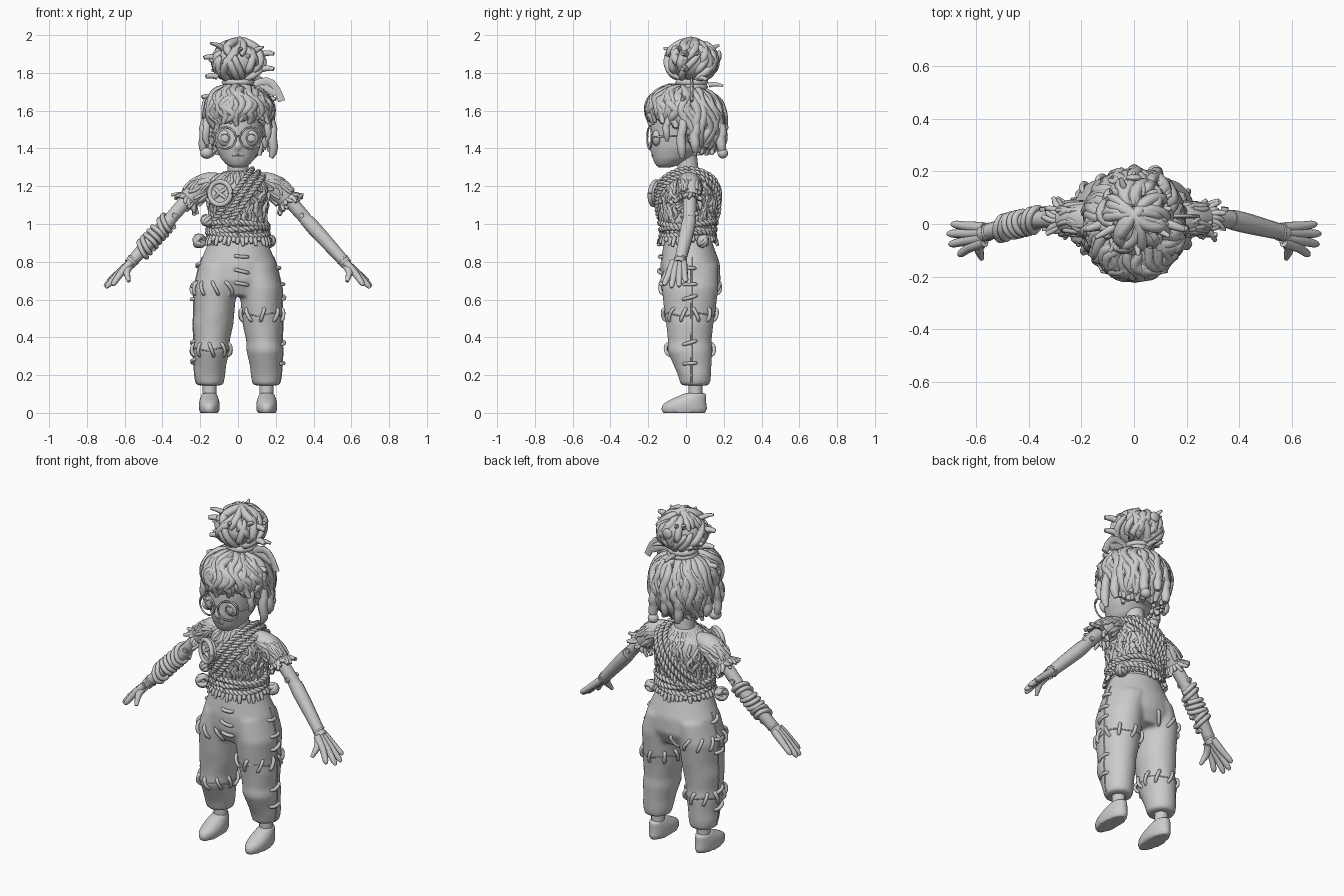
import bpy, bmesh, random
from math import sin, cos, pi, radians
from mathutils import Vector as V
from mathutils.bvhtree import BVHTree

random.seed(4)
rnd = random.uniform
if "Cube" in bpy.data.objects:
    bpy.data.objects.remove(bpy.data.objects["Cube"])

clay = bpy.data.materials.new("grey_clay")
clay.use_nodes = True
clay.diffuse_color = (0.6, 0.6, 0.6, 1)
clay.node_tree.nodes["Principled BSDF"].inputs["Base Color"].default_value = (0.6, 0.6, 0.6, 1)


def link(name, data):
    ob = bpy.data.objects.new(name, data)
    bpy.context.collection.objects.link(ob)
    data.materials.append(clay)
    return ob


def tubes(name, paths, sides=1, smooth=True):
    """Paths are lists of (point, radius)."""
    cu = bpy.data.curves.new(name, 'CURVE')
    cu.dimensions, cu.bevel_depth, cu.bevel_resolution = '3D', 1, sides
    cu.use_fill_caps, cu.resolution_u = True, 2
    for path in paths:
        sp = cu.splines.new('NURBS' if smooth else 'POLY')
        sp.points.add(len(path) - 1)
        for p, (co, r) in zip(sp.points, path):
            p.co, p.radius = (*co, 1), r
        sp.use_smooth = True
        if smooth:
            sp.order_u, sp.use_endpoint_u = 3, True
    return link(name, cu)


def loft(bm, rings, n=28):
    """Rings are (cx, cy, z, rx, ry)."""
    loops = [[bm.verts.new((cx + rx * cos(2 * pi * i / n), cy + ry * sin(2 * pi * i / n), z))
              for i in range(n)] for cx, cy, z, rx, ry in rings]
    for a, b in zip(loops, loops[1:]):
        for i in range(n):
            j = (i + 1) % n
            bm.faces.new((a[i], a[j], b[j], b[i]))
    bm.faces.new(loops[0][::-1])
    bm.faces.new(loops[-1])


def ball(bm, c, r):
    for v in bmesh.ops.create_uvsphere(bm, u_segments=24, v_segments=14, radius=1)['verts']:
        v.co = V(c) + V((v.co.x * r[0], v.co.y * r[1], v.co.z * r[2]))


def solid(name, lofts=(), balls=(), voxel=0.0, smooth=4):
    bm = bmesh.new()
    for rings in lofts:
        loft(bm, rings)
    for c, r in balls:
        ball(bm, c, r)
    me = bpy.data.meshes.new(name)
    bm.to_mesh(me)
    bm.free()
    me.shade_smooth()
    ob = link(name, me)
    if voxel:
        m = ob.modifiers.new("Blend", 'REMESH')
        m.mode, m.voxel_size, m.use_smooth_shade = 'VOXEL', voxel, True
        s = ob.modifiers.new("Soften", 'SMOOTH')
        s.factor, s.iterations = 0.5, smooth
    return ob


def surface(ob):
    """Function giving the outer point seen from an inside origin."""
    bpy.context.view_layer.update()
    tree = BVHTree.FromObject(ob, bpy.context.evaluated_depsgraph_get())

    def hit(o, d, off=0.0):
        d = V(d).normalized()
        p = tree.ray_cast(V(o), d)[0]
        return (p or V(o)) + d * off
    return hit


def around(a):
    """Horizontal direction: 0 is front, 90 is the left side."""
    return V((sin(radians(a)), -cos(radians(a)), 0))


def rope(pts, r, pitch=0.05):
    """Two strands twisted round a dense path."""
    out, run = ([], []), 0
    for i, p in enumerate(pts):
        t = (pts[min(i + 1, len(pts) - 1)] - pts[max(i - 1, 0)]).normalized()
        n = t.cross(V((0.3, 0.1, 1)) if abs(t.z) < 0.8 else V((1, 0.2, 0))).normalized()
        b = t.cross(n)
        run += (p - pts[i - 1]).length if i else 0
        for k in (0, 1):
            w = 2 * pi * run / pitch + k * pi
            out[k].append((p + (n * cos(w) + b * sin(w)) * r * 0.6, r * 0.7))
    return list(out)


# Trousers: pelvis and two tapered baggy legs
legs = [[(s * .15, .05, .145, .072, .078), (s * .15, .045, .2, .083, .088),
         (s * .147, .035, .25, .084, .1), (s * .142, .02, .33, .098, .12),
         (s * .138, .02, .38, .094, .116), (s * .132, .02, .47, .108, .125),
         (s * .126, .02, .53, .107, .135), (s * .122, .022, .66, .115, .15),
         (s * .09, .025, .78, .11, .145)] for s in (-1, 1)]
hips = [(0, .025, .62, .19, .12), (0, .025, .7, .225, .158), (0, .022, .79, .205, .158),
        (0, .015, .86, .175, .14), (0, .01, .92, .15, .125)]
trousers = solid("trousers", legs + [hips], voxel=.013)
cloth = surface(trousers)


# Big looped stitches over the trouser seams
def stitch(x, a0, z0, a1, z1):
    ts = (0, .08, .3, .5, .7, .92, 1)
    offs = (-.012, .006, .011, .012, .011, .006, -.012)
    return [(cloth((x, .02, z0 + (z1 - z0) * t), around(a0 + (a1 - a0) * t), o), .01)
            for t, o in zip(ts, offs)]


stitches = [stitch(.02, -14, z, 14, z + rnd(-.025, .025)) for z in (.69, .76, .83)]
for x, z, gap in ((-.12, .66, 30), (-.14, .335, 36), (.13, .52, 36)):
    for a in range(0, 360, gap):
        if z > .6 and 30 < a < 150:
            continue
        tilt = rnd(-10, 10)
        stitches.append(stitch(x, a - tilt, z - .035, a + tilt, z + .035))
for s in (-1, 1):
    for z in (.26, .36, .6, .68, .77):
        stitches.append(stitch(s * .1, s * 90 - 16, z, s * 90 + 16, z + rnd(-.03, .03)))
tubes("trouser_stitches", stitches)
seams = []
for x, z in ((-.14, .335), (.13, .52)):
    seams.append([(cloth((x, .02, z + .008 * sin(a)), around(a * 15)), .004) for a in range(25)])
seams += [[(cloth((s * .1, .03, .16 + .035 * i), (s, 0, 0)), .005) for i in range(20)] for s in (-1, 1)]
tubes("trouser_seams", seams)

# Ankles and shoes
for s, side in ((-1, "right"), (1, "left")):
    tubes(side + "_ankle", [[(V((s * .15, .05, z)), .037) for z in (.05, .1, .17)]], 4)
    solid(side + "_shoe", [[(s * .152, -.01, 0, .05, .115), (s * .152, -.01, .022, .055, .122),
                            (s * .152, -.008, .045, .056, .117), (s * .152, .01, .068, .052, .098),
                            (s * .152, .035, .09, .044, .073), (s * .152, .05, .105, .038, .055)]],
          voxel=.01, smooth=2)

# Knitted top
torso = solid("knitted_top", [[(0, .01, .9, .15, .125), (0, .01, .98, .145, .13), (0, .01, 1.08, .15, .15),
                               (0, .01, 1.17, .165, .155), (0, .012, 1.23, .15, .13),
                               (0, .015, 1.265, .1, .09), (0, .015, 1.285, .055, .055)]], voxel=.014)
knit = surface(torso)
fuzz = []
for i in range(190):
    a, z, l = rnd(0, 360), rnd(1.0, 1.275), rnd(.05, .1)
    fuzz.append([(knit((0, .012, z - l * t), around(a + rnd(-8, 8)), rnd(0, .008)), .012 * (1 - .6 * abs(t - .5)))
                 for t in (0, .25, .5, .75, 1)])
tubes("knit_strands", fuzz)

# Ragged hem and collar
rags = []
for a in range(0, 360, 9):
    d, w = around(a), around(a + rnd(-12, 12))
    p = knit((0, .01, .935), d, .008)
    rags.append([(p, .014), (p + d * .018 + V((0, 0, -.02)), .014), (p + w * .025 + V((0, 0, -rnd(.02, .055))), .008)])
    if a % 18 == 0:
        p = V((0, .015, 1.265)) + d * .08
        rags.append([(p - d * .02, .012), (p + V((0, 0, .012)), .013), (p + w * .035 - V((0, 0, .03)), .008)])
tubes("ragged_edges", rags)

# Rope belt and diagonal rope sash
ropes = []
for z in (.945, .972, 1.0):
    ropes += rope([knit((0, .01, z + .01 * sin(i / 9 + z * 90)), around(i * 3), .012) for i in range(121)], .014)
up, across = V((.6, 0, .8)), V((.8, 0, -.6))
for k in (-.036, 0, .036):
    ropes += rope([knit(V((0, .012, 1.13)) + across * k, up * cos(radians(i * 3)) + V((0, -sin(radians(i * 3)), 0)), .014)
                   for i in range(121)], .013)
tubes("rope_belt_and_sash", ropes, 1, False)

# Wound knots tied along the belt
knots = []
for x, y, z, r in ((-.205, -.04, .91, .028), (-.165, -.07, 1.02, .024), (.165, .09, .91, .026)):
    for i in range(5):
        u = V((rnd(-1, 1), rnd(-1, 1), rnd(-1, 1))).normalized()
        w = u.orthogonal().normalized()
        knots.append([(V((x, y, z)) + (u * cos(k * pi / 5) + w * sin(k * pi / 5)) * r, r * .5) for k in range(11)])
tubes("belt_knots", knots)

# Big round button with crossed thread, turned to lie on the chest
out, flat, rise = V((-.42, -.88, .1)).normalized(), V((.9, -.43, 0)).normalized(), V((0, .1, 1)).normalized()
hub = V((-.092, -.158, 1.162))
rim = [hub + (flat * cos(pi * i / 12) + rise * sin(pi * i / 12)) * .062 for i in range(25)]
tubes("chest_button", [[(hub - out * .02, .066), (hub, .066), (hub + out * .008, .062)]], 6, False)
tubes("button_rim", [[(p + out * .006, .013) for p in rim]], 2)
tubes("button_thread", [[(hub - flat * .034 - rise * k * .027, .01), (hub + out * .032, .011),
                         (hub + flat * .034 + rise * k * .027, .01)] for k in (-1, 1)])

# Arms, sleeves and hands
for s, side in ((-1, "right"), (1, "left")):
    P = lambda x, y, z: V((s * x, y, z))
    axis = P(.66, -.07, -.75).normalized()
    e2 = axis.cross(V((0, 1, 0))).normalized()
    e1 = e2.cross(axis)
    circ = lambda c, r, a: c + (e1 * cos(a) + e2 * sin(a)) * r
    sleeve = [(P(.06, .015, 1.22), .035), (P(.12, .015, 1.222), .06), (P(.18, .018, 1.205), .066),
              (P(.22, .02, 1.172), .066), (P(.265, .02, 1.125), .055)]
    tubes(side + "_sleeve", [sleeve], 5)
    frill = []
    for i in range(22):
        a = i * pi / 11
        c = P(.262, .02, 1.13)
        frill.append([(circ(c, .045, a), .013), (circ(c + axis * .015, .062, a), .014),
                      (circ(c + axis * rnd(.02, .05), rnd(.06, .09), a + rnd(-.4, .4)), .008)])
        # Woolly strands lying along the sleeve
        a, t = rnd(0, 2 * pi), rnd(0, .5)
        for (c0, r0), (c1, r1), (c2, r2) in (sleeve[1:4], sleeve[2:5]):
            frill.append([(circ(c0.lerp(c1, t), r0 - .004, a), .008), (circ(c1, r1 - rnd(0, .006), a + rnd(-.2, .2)), .013),
                          (circ(c1.lerp(c2, t + .3), r1 - .004, a + rnd(-.4, .4)), .008)])
            a += 2
    tubes(side + "_sleeve_frill", frill)
    tubes(side + "_upper_arm", [[(P(.25, .02, 1.15), .036), (P(.31, .02, 1.083), .036), (P(.36, .018, 1.025), .034)]], 4)
    solid(side + "_elbow", balls=[((s * .362, .017, 1.02), (.035, .035, .035))])
    tubes(side + "_elbow_pin", [[(P(.335, -.024, 1.045), .014), (P(.345, .064, 1.055), .014)]], 3, False)
    tubes(side + "_forearm", [[(P(.365, .018, 1.02), .037), (P(.39, .012, .99), .04), (P(.46, -.005, .915), .037),
                               (P(.555, -.03, .81), .031)]], 4)
    # Hand: flattened palm, four fingers and a thumb
    fingers = [[(P(.545, -.03, .82), .031), (P(.558, -.033, .806), .032), (P(.575, -.037, .788), .031)]]
    knuckles = [(.625, -.01, .748), (.636, -.036, .738), (.635, -.063, .735), (.622, -.087, .738)]
    tips = [(.692, .0, .692), (.707, -.037, .668), (.7, -.078, .662), (.665, -.118, .675)]
    for i, (k, t) in enumerate(zip(knuckles, tips)):
        k, t = P(*k), P(*t)
        w = P(.568, -.014 - .018 * i, .798)
        fingers.append([(w, .02), (k.lerp(w, .5), .021), (k, .019), (k.lerp(t, .55), .016), (t.lerp(k, .12), .015), (t, .007)])
    fingers.append([(P(.572, -.055, .785), .024), (P(.592, -.085, .755), .02), (P(.585, -.113, .722), .016),
                    (P(.578, -.132, .695), .009)])
    tubes(side + "_hand", fingers, 3)
    tubes(side + "_wrist_ring", [[(circ(P(.553, -.03, .812), .03, i * pi / 6), .006) for i in range(14)]])

# Loose cord wound round the right forearm
wrap = []
for x0, turns, lean in ((.385, 2, .012), (.43, 3, -.014), (.49, 2, .012)):
    path = []
    for i in range(turns * 12 + 1):
        a, x = i * pi / 6, x0 + .0016 * i - .02
        c = V((-x, .018 - (x - .365) * .253, 1.02 - (x - .365) * 1.105))
        skew = V((-.66, -.15, -.74)) * lean * sin(a + turns)
        path.append((c + skew + V((.75 * cos(a), sin(a), -.66 * cos(a) + .2 * sin(a))) * .044, .013))
    wrap.append(path)
tubes("forearm_wrap", wrap, 2)

# Neck and face
tubes("neck", [[(V((0, .015, 1.24)), .06), (V((0, .01, 1.3)), .052), (V((0, .0, 1.4)), .055)]], 4)
solid("face", [[(0, -.115, 1.298, .03, .03), (0, -.1, 1.312, .06, .062), (0, -.075, 1.345, .09, .102),
                (0, -.05, 1.4, .116, .138), (0, -.04, 1.46, .128, .148), (0, -.03, 1.53, .138, .155),
                (0, -.02, 1.6, .14, .15), (0, -.01, 1.67, .1, .1)]],
      [((0, -.19, 1.41), (.014, .019, .017))], voxel=.011)
tubes("lips", [[(V((x, -.18 + abs(x) * .25, z)), .004) for x in (-.03, -.012, 0, .012, .03)] for z in (1.36, 1.367)])

# Eyes, round spectacles
solid("eyes", balls=[((s * .066, -.155, 1.455), (.042, .026, .044)) for s in (-1, 1)])
lens = lambda s, r, y, w: [(V((s * .068 + r * cos(i * pi / 12), y + .22 * abs(s * .068 + r * cos(i * pi / 12)),
                               1.455 + r * sin(i * pi / 12))), w) for i in range(26)]
frames = [lens(s, .057, -.208, .005) for s in (-1, 1)] + [lens(s, .022, -.193, .004) for s in (-1, 1)]
frames.append([(V((x, -.203, 1.46 + z)), .005) for x, z in ((-.014, 0), (0, .01), (.014, 0))])
frames += [[(V((s * .122, -.18, 1.46)), .005), (V((s * .15, -.15, 1.465)), .005), (V((s * .16, 0, 1.465)), .005)] for s in (-1, 1)]
tubes("spectacles", frames)

# Hair mass covered with thick woolly strands
hair = solid("hair_mass", balls=[((0, .04, 1.545), (.165, .145, .165)), ((0, -.012, 1.605), (.168, .18, .115))], voxel=.015)
scalp = surface(hair)
strands = []
for i in range(111):
    a = i * 360 / 37 + rnd(-6, 6)
    front = max(0, cos(radians(a)))
    low = 1.37 + .185 * front ** .5 + rnd(-.01, .04)
    t0 = (0, .2, .45)[i // 37]
    sway, phase, lift, size = rnd(5, 11), rnd(0, 6), rnd(.002, .018), rnd(.018, .026)
    path = []
    for k in range(8):
        t = t0 + (1 - t0) * k / 7
        drop = radians(70 - 160 * t * (.85 - .35 * front ** .5))
        d = around(a + 18 * t + sway * sin(k * 1.6 + phase)) * cos(drop) + V((0, 0, sin(drop)))
        p = scalp((0, .01, 1.58), d, lift)
        p.z = max(p.z, low)
        if k == 7:
            p = path[-1][0] + V((rnd(-.03, .03), 0, -rnd(.01, .05)))
        path.append((p, size * (.45 if k in (0, 7) else 1)))
    strands.append(path)
tubes("hair_strands", strands)

# Loose hanging locks
locks = []
for x, y, top, bot, r in ((.175, -.02, 1.58, 1.35, .024), (.165, .05, 1.56, 1.38, .026), (-.175, -.03, 1.58, 1.37, .022),
                          (-.16, -.08, 1.6, 1.42, .02), (-.165, .05, 1.56, 1.4, .026), (.08, .19, 1.55, 1.37, .026),
                          (-.07, .18, 1.56, 1.38, .026), (.15, -.1, 1.6, 1.44, .018), (0, .2, 1.58, 1.42, .025)):
    locks.append([(V((x * .9, y * .9, top)), r * .8), (V((x * 1.08, y + .01, top - .06)), r),
                  (V((x * 1.02, y - .01, (top + bot) / 2)), r), (V((x * 1.1, y, bot + .03)), r * 1.1), (V((x, y, bot)), r * .5)])
tubes("loose_locks", locks, 3)
solid("lock_beads", balls=[((-.165, -.04, 1.375), (.035, .035, .03)), ((.08, .195, 1.375), (.03, .028, .028))])

# Top bun wound from thick strands
bun = V((0, .03, 1.86))
solid("bun_core", balls=[(bun, (.12, .12, .096))])
wound = []
for i in range(44):
    a, tilt, start, puff, size = rnd(0, 360), rnd(-40, 40), rnd(-75, 40), rnd(.94, 1.06), rnd(.018, .025)
    path = []
    for k in range(8):
        e = radians(start + k * 12)
        d = around(a + tilt * k / 4)
        path.append((bun + V((d.x * cos(e) * .13, d.y * cos(e) * .13, sin(e) * .104)) * puff, size if 0 < k < 7 else .008))
    wound.append(path)
tubes("bun_strands", wound)
solid("bun_button", balls=[((0, .175, 1.89), (.03, .014, .03))])

# Hair tie, sprigs poking out and ribbon
ties = [[(V((.07 * sin(i / 4), .03 + .07 * cos(i / 4), z)), .018) for i in range(27)] for z in (1.725, 1.75)]
for i in range(18):
    d = around(i * 20 + rnd(-8, 8)) + V((0, 0, rnd(-.3, .6)))
    c = V((0, .03, rnd(1.74, 1.9)))
    ties.append([(c + d * .09, .016), (c + d * .12 + V((0, 0, .012)), .015), (c + d * rnd(.13, .17), .007)])
for x, z, dx in ((.13, 1.82, .06), (.13, 1.9, .06), (-.12, 1.88, -.06), (-.11, 1.78, -.06), (-.14, 1.67, -.05), (.13, 1.66, .07)):
    ties.append([(V((x, 0, z)), .018), (V((x + dx * .5, -.01, z + .01)), .018), (V((x + dx, -.02, z)), .011)])
tubes("hair_tie_and_sprigs", ties)
for name, pts in (("ribbon_upper", ((.06, 1.72), (.13, 1.77), (.2, 1.74), (.232, 1.65))),
                  ("ribbon_lower", ((.06, 1.72), (.11, 1.72), (.16, 1.715), (.2, 1.69)))):
    ribbon = tubes(name, [[(V((x, 0, z)), .022) for x, z in pts]])
    ribbon.scale.y, ribbon.location.y = .4, .03
